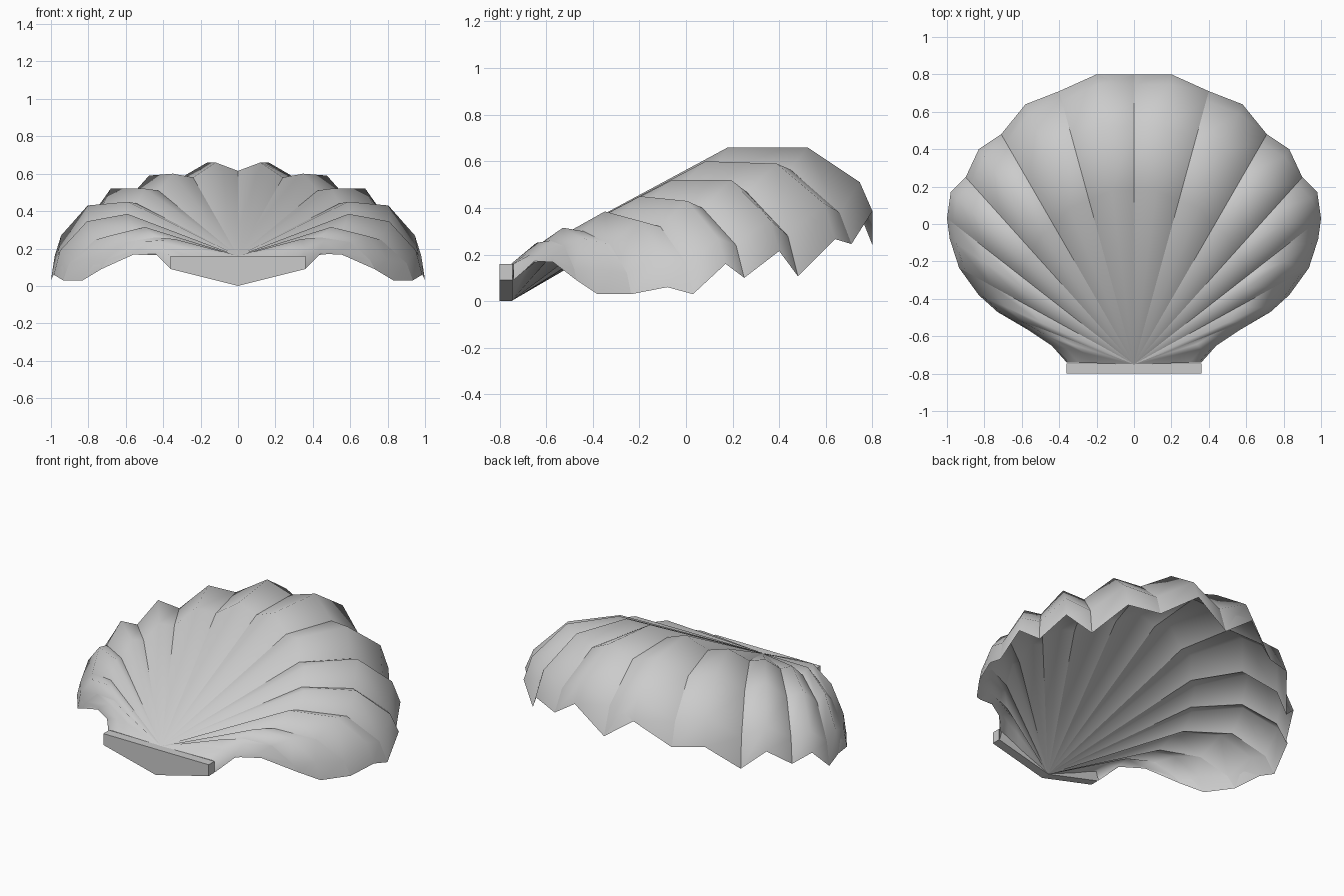
import bpy, bmesh

if "Cube" in bpy.data.objects:
    bpy.data.objects.remove(bpy.data.objects["Cube"])

APEX = (0.0, -0.75)
TOP_Z, BOTTOM_Z = 0.16, 0.0
OUTER_F = (0.6, 0.82, 0.965)          # stations along each rib line
INNER_F = (0.6, 0.815, 0.96)
INNER_DROP = (0.07, 0.035, 0.015)      # wall thins towards the rim

# right half, valley / ridge alternating: rim x, y, z, then heights at the stations
RIBS = [
    (0.00, 0.80, 0.240, 0.615, 0.61, 0.41),
    (0.20, 0.80, 0.386, 0.66, 0.66, 0.51),
    (0.40, 0.71, 0.245, 0.58, 0.565, 0.38),
    (0.58, 0.64, 0.266, 0.60, 0.59, 0.42),
    (0.71, 0.48, 0.107, 0.51, 0.47, 0.28),
    (0.83, 0.40, 0.215, 0.52, 0.52, 0.35),
    (0.90, 0.25, 0.100, 0.44, 0.40, 0.24),
    (0.98, 0.17, 0.160, 0.45, 0.43, 0.27),
    (1.00, 0.03, 0.030, 0.365, 0.32, 0.16),
    (0.985, -0.08, 0.060, 0.385, 0.345, 0.19),
    (0.935, -0.235, 0.030, 0.30, 0.245, 0.12),
    (0.83, -0.38, 0.030, 0.315, 0.27, 0.14),
    (0.73, -0.47, 0.090, 0.26, 0.235, 0.14),
    (0.56, -0.57, 0.167, 0.25, 0.24, 0.19),
    (0.44, -0.65, 0.172, 0.20, 0.20, 0.18),
    (0.36, -0.74, 0.090, 0.16, 0.16, 0.16),
]


def finish(bm, name):
    bmesh.ops.recalc_face_normals(bm, faces=bm.faces[:])
    me = bpy.data.meshes.new(name)
    bm.to_mesh(me)
    bm.free()
    ob = bpy.data.objects.new(name, me)
    bpy.context.collection.objects.link(ob)
    return ob


# fluted shell: outer skin and inner skin meeting at the scalloped rim
bm = bmesh.new()
top = bm.verts.new((*APEX, TOP_Z))
bottom = bm.verts.new((*APEX, BOTTOM_Z))


def rib_line(x, y, z, *heights):
    def at(f, h):
        return bm.verts.new((x * f, APEX[1] + (y - APEX[1]) * f, h))
    outer = [at(f, h) for f, h in zip(OUTER_F, heights)]
    inner = [at(f, h - d) for f, h, d in zip(INNER_F, heights, INNER_DROP)]
    return [top] + outer + [bm.verts.new((x, y, z))] + inner[::-1] + [bottom]


profile = [(-r[0], *r[1:]) for r in RIBS[:0:-1]] + RIBS
lines = [rib_line(*r) for r in profile]
for a, b in zip(lines, lines[1:]):
    for i in range(len(a) - 1):
        quad = dict.fromkeys((a[i], a[i + 1], b[i + 1], b[i]))
        bm.faces.new(list(quad)).smooth = True
for end in (lines[0], lines[-1]):
    bm.faces.new(end)

# ridges are smooth; valleys and the rim stay crisp
mid = len(lines) // 2
for i, line in enumerate(lines):
    if (i - mid) % 2 == 0 and abs(i - mid) < 13:
        for p, q in zip(line, line[1:]):
            bm.edges.get((p, q)).smooth = False
for a, b in zip(lines, lines[1:]):
    bm.edges.get((a[4], b[4])).smooth = False
finish(bm, "fluted_shell")

# hinge plate at the front
bm = bmesh.new()
outline = [(-0.36, 0.16), (0.36, 0.16), (0.36, 0.09), (0, 0), (-0.36, 0.09)]
face = bm.faces.new([bm.verts.new((x, -0.8, z)) for x, z in outline])
ext = bmesh.ops.extrude_face_region(bm, geom=[face], use_keep_orig=True)
moved = [v for v in ext["geom"] if isinstance(v, bmesh.types.BMVert)]
bmesh.ops.translate(bm, verts=moved, vec=(0, 0.055, 0))
finish(bm, "hinge_plate")
